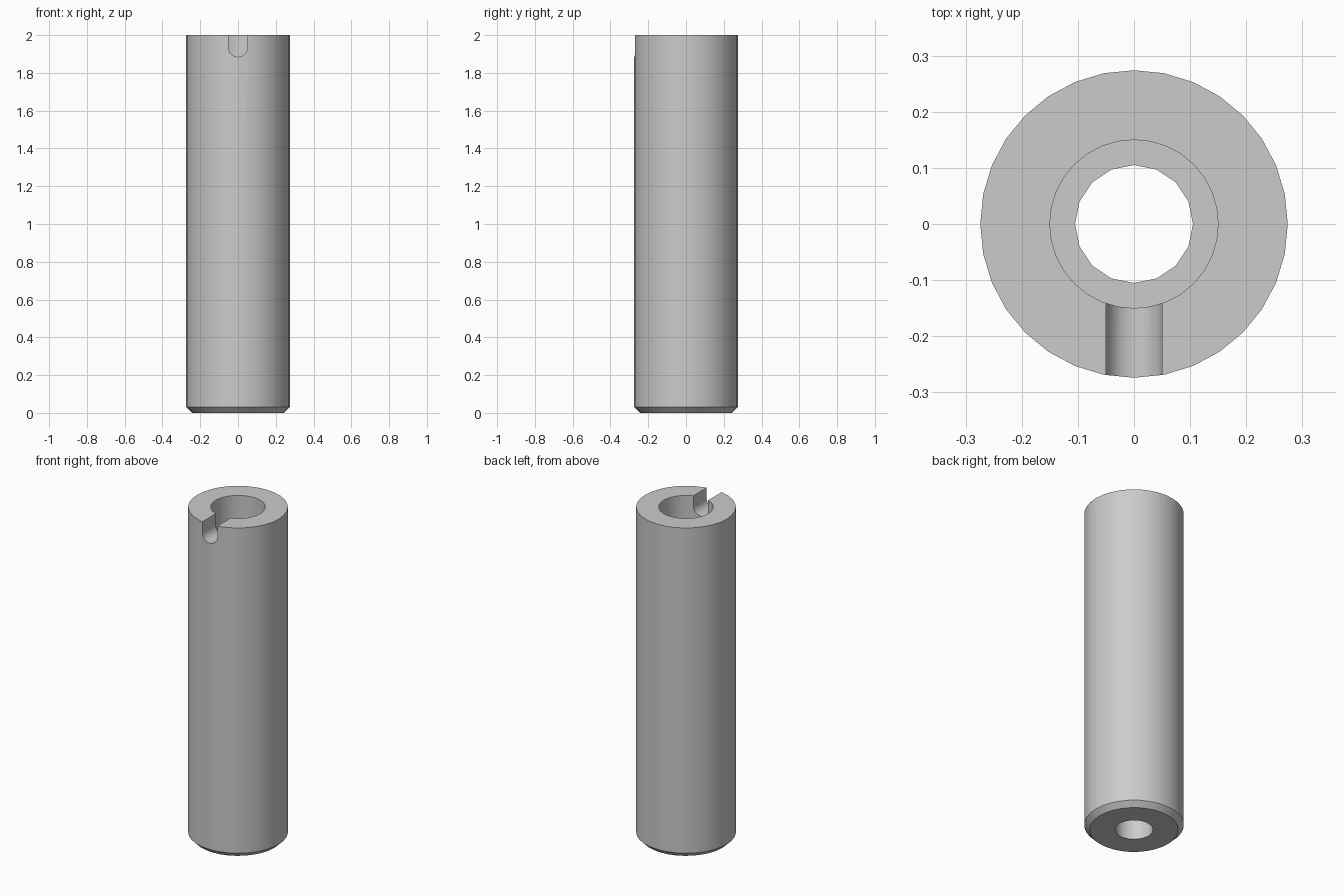
import bpy, bmesh, math
from mathutils import Matrix

default = bpy.data.objects.get("Cube")
if default:
    bpy.data.objects.remove(default, do_unlink=True)

HEIGHT, RADIUS, CHAMFER = 2.0, 0.274, 0.03
SLOT_RADIUS, SLOT_CENTRE = 0.05, 1.935

steel = bpy.data.materials.new("light grey")
steel.use_nodes = True
steel.diffuse_color = (0.6, 0.6, 0.6, 1)
steel.node_tree.nodes["Principled BSDF"].inputs["Base Color"].default_value = (0.6, 0.6, 0.6, 1)


def make_object(name, bm):
    bmesh.ops.recalc_face_normals(bm, faces=bm.faces)
    mesh = bpy.data.meshes.new(name)
    bm.to_mesh(mesh)
    bm.free()
    mesh.materials.append(steel)
    obj = bpy.data.objects.new(name, mesh)
    bpy.context.collection.objects.link(obj)
    return obj


def cylinder(name, radius, bottom, top, sides):
    bm = bmesh.new()
    bmesh.ops.create_cone(bm, cap_ends=True, segments=sides, radius1=radius, radius2=radius,
                          depth=top - bottom, matrix=Matrix.Translation((0, 0, (top + bottom) / 2)))
    return make_object(name, bm)


# Sleeve body with a chamfered foot
body = cylinder("sleeve_body", RADIUS, 0, HEIGHT, 32)
bm = bmesh.new()
bm.from_mesh(body.data)
foot = [e for e in bm.edges if all(v.co.z < 0.01 for v in e.verts)]
bmesh.ops.bevel(bm, geom=foot, offset=CHAMFER, segments=1, affect='EDGES')
bm.to_mesh(body.data)
bm.free()

# Narrow through bore and wider upper bore, meeting at a flat shelf
cutters = [cylinder("bore_cutter", 0.105, -0.1, HEIGHT + 0.1, 16),
           cylinder("upper_bore_cutter", 0.15, 1.0, HEIGHT + 0.2, 32)]

# Round-bottomed slot through the front wall
bm = bmesh.new()
outline = [(SLOT_RADIUS * math.cos(a), SLOT_CENTRE + SLOT_RADIUS * math.sin(a))
           for a in (math.pi * (1 + i / 16) for i in range(17))]
outline += [(SLOT_RADIUS, HEIGHT + 0.1), (-SLOT_RADIUS, HEIGHT + 0.1)]
face = bm.faces.new([bm.verts.new((x, -0.4, z)) for x, z in outline])
sweep = bmesh.ops.extrude_face_region(bm, geom=[face], use_keep_orig=True)
bmesh.ops.translate(bm, vec=(0, 0.4, 0),
                    verts=[v for v in sweep["geom"] if isinstance(v, bmesh.types.BMVert)])
cutters.append(make_object("slot_cutter", bm))

# Apply the cuts, then drop the cutters
bpy.context.view_layer.objects.active = body
for cutter in cutters:
    mod = body.modifiers.new(cutter.name, 'BOOLEAN')
    mod.operation, mod.solver, mod.object = 'DIFFERENCE', 'EXACT', cutter
    bpy.ops.object.modifier_apply(modifier=mod.name)
    bpy.data.objects.remove(cutter, do_unlink=True)

for obj in bpy.context.selected_objects:
    obj.select_set(False)
body.select_set(True)
bpy.ops.object.shade_smooth_by_angle(angle=math.radians(30))
